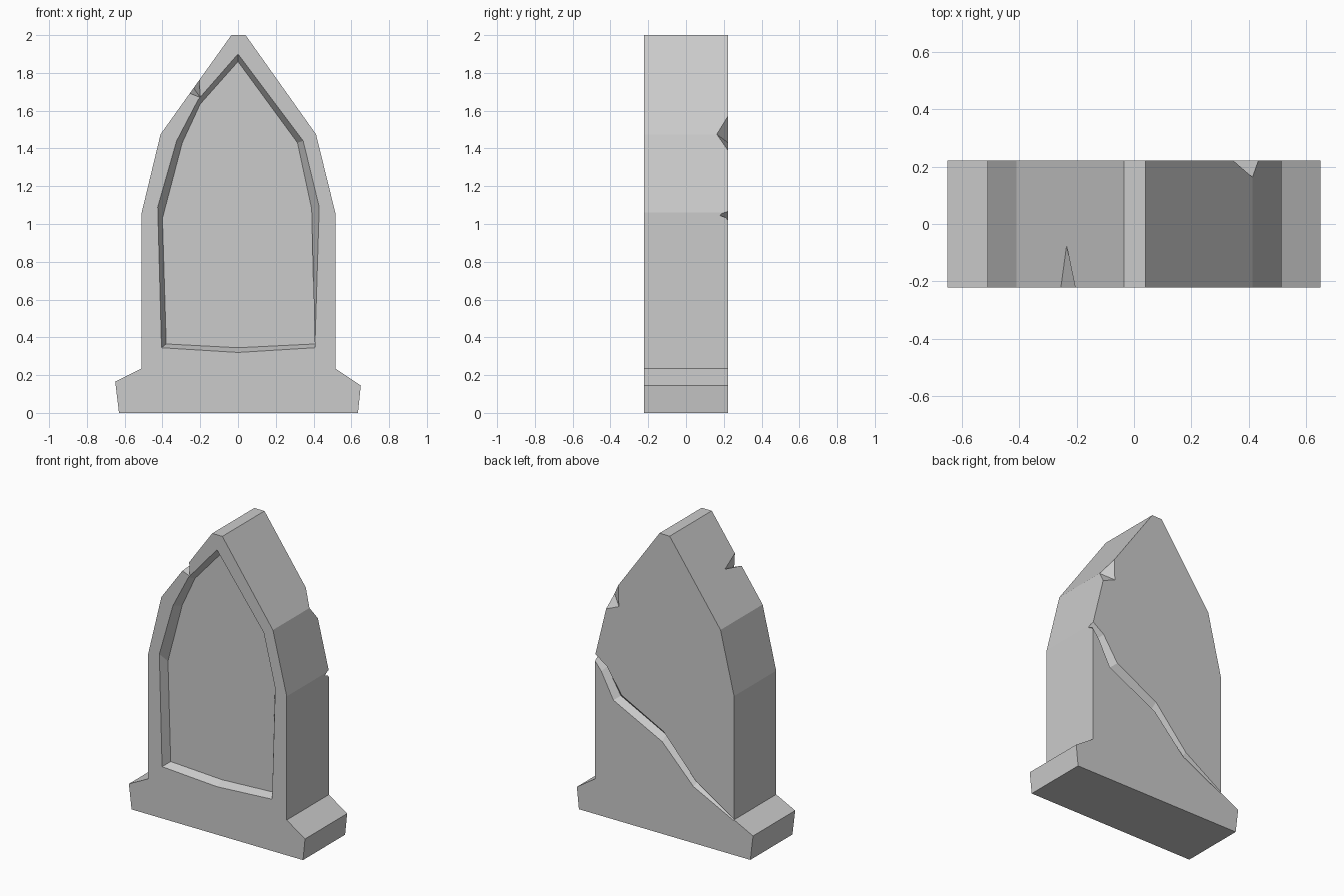
import bpy
import bmesh

cube = bpy.data.objects.get("Cube")
if cube:
    bpy.data.objects.remove(cube, do_unlink=True)

HALF = 0.222  # half the thickness of the slab

stone = bpy.data.materials.new("grey stone")
stone.use_nodes = True
stone.diffuse_color = (0.6, 0.6, 0.6, 1)
stone.node_tree.nodes["Principled BSDF"].inputs["Base Color"].default_value = stone.diffuse_color


def finish(name, bm):
    bmesh.ops.recalc_face_normals(bm, faces=bm.faces)
    mesh = bpy.data.meshes.new(name)
    bm.to_mesh(mesh)
    bm.free()
    mesh.materials.append(stone)
    obj = bpy.data.objects.new(name, mesh)
    bpy.context.collection.objects.link(obj)
    return obj


def loft(name, sections):
    """Bridge rings of equal size and cap both ends."""
    bm = bmesh.new()
    rings = [[bm.verts.new(p) for p in ring] for ring in sections]
    n = len(rings[0])
    for a, b in zip(rings, rings[1:]):
        for i in range(n):
            j = (i + 1) % n
            bm.faces.new((a[i], a[j], b[j], b[i]))
    bm.faces.new(rings[0])
    bm.faces.new(rings[-1])
    return finish(name, bm)


def hull(name, points):
    bm = bmesh.new()
    for p in points:
        bm.verts.new(p)
    result = bmesh.ops.convex_hull(bm, input=bm.verts)
    spare = {v for v in result["geom_interior"] + result["geom_unused"]
             if isinstance(v, bmesh.types.BMVert)}
    bmesh.ops.delete(bm, geom=list(spare), context='VERTS')
    return finish(name, bm)


def at_depth(profile, y):
    return [(x, y, z) for x, z in profile]


# Slab with a pointed top and a flared foot
outline = [(-0.63, 0), (0.635, 0), (0.65, 0.145), (0.515, 0.235), (0.515, 1.06),
           (0.413, 1.475), (0.04, 2), (-0.035, 2), (-0.41, 1.475),
           (-0.51, 1.06), (-0.51, 0.235), (-0.65, 0.165)]
slab = loft("gravestone", [at_depth(outline, -HALF), at_depth(outline, HALF)])

# Sunken panel in the front, with sloping walls
rim = [(-0.405, 0.345), (0, 0.32), (0.407, 0.345), (0.43, 1.09), (0.345, 1.44),
       (0, 1.9), (-0.21, 1.66), (-0.325, 1.44), (-0.425, 1.09)]
floor = [(-0.38, 0.365), (0, 0.345), (0.408, 0.365), (0.39, 1.08), (0.315, 1.43),
         (0, 1.86), (-0.2, 1.635), (-0.295, 1.43), (-0.4, 1.03)]
above = [(2 * a - c, 2 * b - d) for (a, b), (c, d) in zip(rim, floor)]
DEEP = 0.055
panel = loft("panel_cutter", [at_depth(above, -HALF - DEEP),
                              at_depth(rim, -HALF),
                              at_depth(floor, -HALF + DEEP)])

# Crack across the back: upper edge, lower edge, depth
crack_path = [((0.54, 1.085), (0.54, 1.05), 0.045),
              ((0.43, 1.01), (0.47, 0.965), 0.035),
              ((0.32, 0.845), (0.38, 0.795), 0.035),
              ((0.01, 0.685), (0.02, 0.615), 0.035),
              ((-0.23, 0.416), (-0.21, 0.377), 0.03),
              ((-0.51, 0.24), (-0.51, 0.228), 0.005)]
rings = []
for (ux, uz), (lx, lz), d in crack_path:
    rings.append([(ux, HALF, uz), (ux, HALF + 0.05, uz),
                  (lx, HALF + 0.05, lz), (lx, HALF, lz),
                  ((ux + lx) / 2, HALF - d, (uz + lz) / 2)])
crack = loft("crack_cutter", rings)

# Chips broken from the edges, each with one far point outside the slab
back_chip = hull("back_chip_cutter", [
    (0.345, HALF, 1.572), (0.434, HALF, 1.39), (0.34, HALF, 1.43),
    (0.413, 0.163, 1.475), (0.56, 0.32, 1.52)])
front_chip = hull("front_chip_cutter", [
    (-0.205, -HALF, 1.762), (-0.255, -HALF, 1.692), (-0.2, -HALF, 1.67),
    (-0.235, -0.075, 1.72), (-0.23, -0.205, 1.69), (-0.35, -0.32, 1.86)])

for cutter in (panel, crack, back_chip, front_chip):
    mod = slab.modifiers.new(cutter.name, 'BOOLEAN')
    mod.operation = 'DIFFERENCE'
    mod.solver = 'EXACT'
    mod.object = cutter

# Bake the cuts, then drop the cutters
bpy.context.view_layer.update()
graph = bpy.context.evaluated_depsgraph_get()
carved = bpy.data.meshes.new_from_object(slab.evaluated_get(graph))
slab.modifiers.clear()
slab.data = carved
for cutter in (panel, crack, back_chip, front_chip):
    bpy.data.objects.remove(cutter, do_unlink=True)
